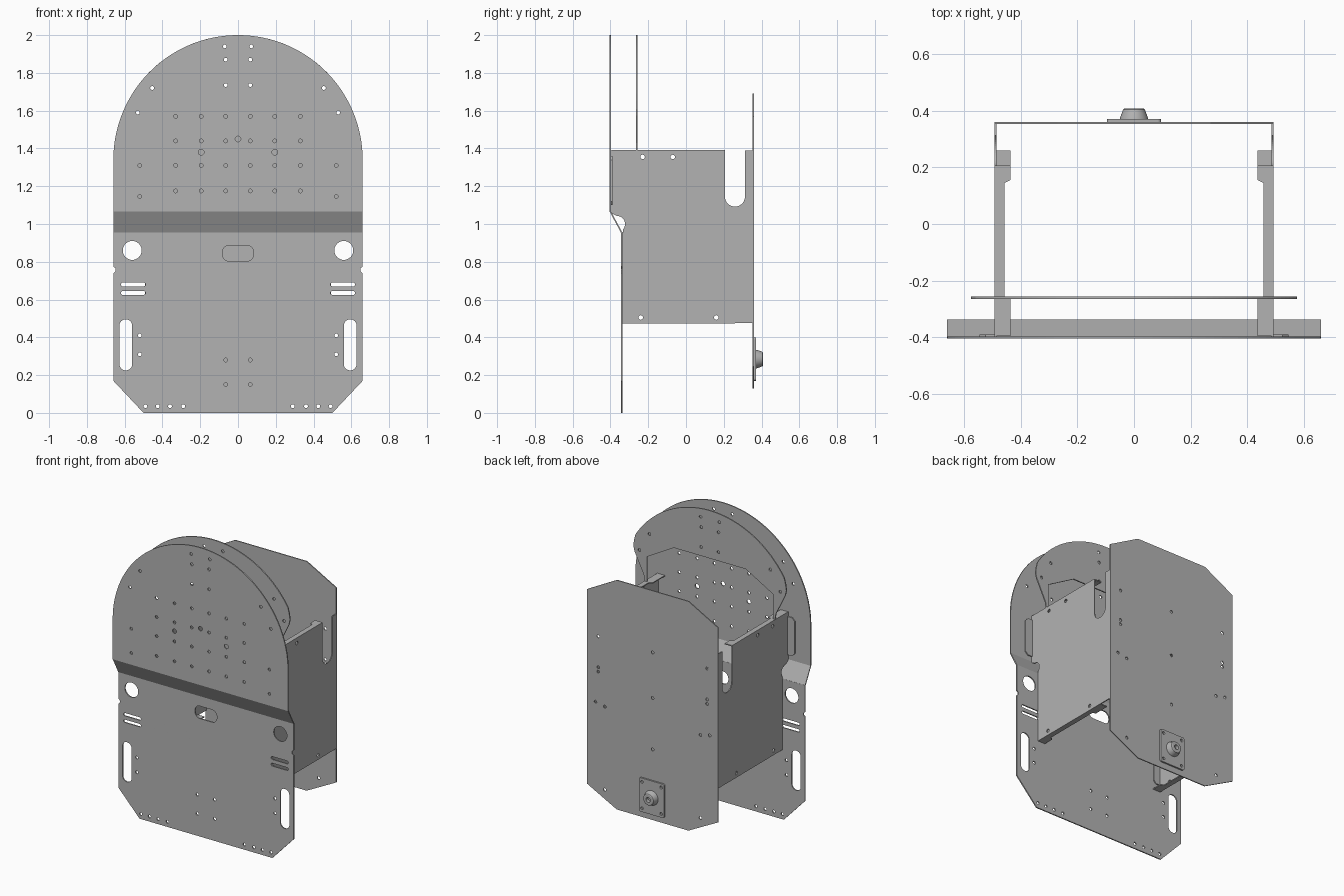
import bpy
from math import sin, cos, pi, radians
from mathutils import Matrix

cube = bpy.data.objects.get("Cube")
if cube:
    bpy.data.objects.remove(cube)

metal = bpy.data.materials.new("sheet_metal_grey")
metal.use_nodes = True
GREY = (0.45, 0.45, 0.45, 1)
metal.diffuse_color = GREY
metal.node_tree.nodes["Principled BSDF"].inputs["Base Color"].default_value = GREY

# Sheet planes: columns are sheet u, sheet v, sheet normal
FACING_Y = Matrix(((1, 0, 0), (0, 0, -1), (0, 1, 0))).to_4x4()
FACING_X = Matrix(((0, 0, 1), (1, 0, 0), (0, 1, 0))).to_4x4()
FACING_Z = Matrix.Identity(4)


def arc(cx, cy, r, start, end, n=12):
    return [(cx + r * cos(radians(start + (end - start) * i / n)),
             cy + r * sin(radians(start + (end - start) * i / n))) for i in range(n + 1)]


def hole(x, y, r=0.01):
    return arc(x, y, r, 0, 360, 16 if r < 0.03 else 40)[:-1]


def slot(x, y, w, h, r=None):
    """Rounded rectangle centred on x, y."""
    r = r or min(w, h) / 2 - 0.0005
    a, b = w / 2 - r, h / 2 - r
    return (arc(x + a, y + b, r, 0, 90, 8) + arc(x - a, y + b, r, 90, 180, 8)
            + arc(x - a, y - b, r, 180, 270, 8) + arc(x + a, y - b, r, 270, 360, 8))


def both(points):
    """Mirror hole centres across the middle."""
    return [hole(s * x, z) for x, z in points for s in (1, -1)]


def mirrored(half):
    """Close a right-half outline, listed bottom to top, with its mirror image."""
    return half + [(-x, z) for x, z in reversed(half)]


def sheet(name, plane, loc, thick, outline, holes=()):
    """Flat sheet with cut-outs, centred in thickness on loc."""
    curve = bpy.data.curves.new(name, 'CURVE')
    curve.dimensions = '2D'
    curve.fill_mode = 'BOTH'
    curve.extrude = thick / 2
    for loop in [outline, *holes]:
        spline = curve.splines.new('POLY')
        spline.points.add(len(loop) - 1)
        for p, (u, v) in zip(spline.points, loop):
            p.co = (u, v, 0, 1)
        spline.use_cyclic_u = True
    temp = bpy.data.objects.new(name + "_curve", curve)
    bpy.context.collection.objects.link(temp)
    bpy.context.view_layer.update()
    mesh = bpy.data.meshes.new_from_object(
        temp.evaluated_get(bpy.context.evaluated_depsgraph_get()))
    bpy.data.objects.remove(temp)
    for poly in mesh.polygons:
        poly.use_smooth = False
    mesh.transform(Matrix.Translation(loc) @ plane)
    mesh.materials.clear()
    mesh.materials.append(metal)
    mesh.name = name
    ob = bpy.data.objects.new(name, mesh)
    bpy.context.collection.objects.link(ob)
    return ob


# Front panel: lower sheet, joggle, upper sheet
W = 0.66
T = 0.008
lower = mirrored([(0.5, 0), (W, 0.17), (W, 0.74), (W - 0.012, 0.75),
                  (W - 0.012, 0.765), (W, 0.775), (W, 0.957)])
cuts = both([(0.52, 0.41), (0.52, 0.31), (0.065, 0.28), (0.065, 0.15)]
            + [(x, 0.035) for x in (0.29, 0.36, 0.425, 0.49)])
cuts.append(slot(0, 0.845, 0.165, 0.085, 0.038))
for s in (1, -1):
    cuts += [hole(s * 0.56, 0.86, 0.05), slot(s * 0.594, 0.36, 0.068, 0.27)]
    cuts += [slot(s * 0.555, z, 0.13, 0.02) for z in (0.68, 0.635)]
sheet("front_lower_panel", FACING_Y, (0, -0.341, 0), T, lower, cuts)

sheet("front_joggle", FACING_X, (0, 0, 0), 2 * W,
      [(-0.345, 0.955), (-0.337, 0.955), (-0.397, 1.067), (-0.405, 1.067)])

rim_holes = [(0.07, 1.94), (0.065, 1.87), (0.065, 1.735), (0.455, 1.72), (0.53, 1.59)]
grid = [(x, z) for z in (1.57, 1.44, 1.31, 1.175) for x in (0.065, 0.195, 0.33)]
cuts = both(rim_holes + grid + [(0.52, 1.31), (0.52, 1.145)])
cuts += [hole(x, z, 0.015) for x, z in ((0, 1.45), (0.195, 1.38), (-0.195, 1.38))]
sheet("front_upper_panel", FACING_Y, (0, -0.401, 0), T,
      [(-W, 1.065), (W, 1.065)] + arc(0, 1.34, W, 0, 180, 64), cuts)

# Inner arch sheet, cut out around the case outline
outer = [(0.49, 1.39), (0.497, 1.43), (0.568, 1.575), (0.576, 1.61), (0.57, 1.65)]
outer += arc(0, 1.34, W, 32, 90, 28)
inner = [(0.27, 1.675), (0.474, 1.56), (0.474, 1.39)]
arch = outer + [(-x, z) for x, z in reversed(outer[:-1])]
arch += [(-x, z) for x, z in reversed(inner)] + inner
sheet("inner_arch", FACING_Y, (0, -0.26, 0), T, arch, both(rim_holes))

# Back panel
X = 0.492
back = mirrored([(0.27, 0.13), (X, 0.245), (X, 1.57), (0.27, 1.69)])
cuts = both([(0.41, 1.27), (0.41, 1.06), (0.41, 1.03), (0.43, 0.82), (0.36, 0.805),
             (0.36, 0.24)])
cuts += [hole(0, z) for z in (1.27, 0.96, 0.61)]
sheet("back_panel", FACING_Y, (0, 0.356, 0), 0.007, back, cuts)

# Side panels with their folded flanges
side = [(-0.335, 0.475), (0.356, 0.475), (0.356, 1.39), (0.312, 1.39)]
side += arc(0.259, 1.145, 0.053, 0, -180, 20)
side += [(0.206, 1.39), (-0.4, 1.39), (-0.4, 1.06)]
side += arc(-0.366, 1.0, 0.043, 90, -40, 14) + [(-0.335, 0.955)]
side_cuts = [hole(y, z, 0.012) for y, z in
             ((-0.39, 1.355), (-0.23, 1.355), (-0.07, 1.355), (-0.24, 0.505), (0.16, 0.505))
             if y > -0.38]


def flange(front, end):
    """Inward flange, wide at both ends and narrow between."""
    return [(X, front), (0.436, front), (0.436, -0.265), (0.457, -0.255), (0.457, 0.145),
            (0.436, 0.155), (0.436, end), (X, end)]


for s, tag in ((1, "left"), (-1, "right")):
    def flip(points):
        return [(s * x, v) for x, v in points]
    sheet(tag + "_side_panel", FACING_X, (s * (X - 0.0035), 0, 0), 0.007, side, side_cuts)
    sheet(tag + "_top_flange", FACING_Z, (0, 0, 1.387), 0.007, flip(flange(-0.395, 0.206)))
    sheet(tag + "_bottom_flange", FACING_Z, (0, 0, 0.478), 0.007, flip(flange(-0.335, 0.26)))
    sheet(tag + "_upper_front_tab", FACING_Y, (0, -0.393, 0), 0.007,
          flip([(X - 0.007, 1.1), (0.525, 1.1), (0.545, 1.12), (0.545, 1.34),
                (0.525, 1.36), (X - 0.007, 1.36)]))
    sheet(tag + "_lower_front_tab", FACING_Y, (0, -0.333, 0), 0.007,
          flip([(X, 0.52), (0.455, 0.52), (0.438, 0.54), (0.438, 0.92),
                (0.455, 0.94), (X, 0.94)]))

# Rear connector: base plate and tapered, hollow boss
CZ = 0.285
sheet("connector_plate", FACING_Y, (0, 0.365, 0), 0.011, slot(0, CZ, 0.19, 0.23, 0.012),
      both([(x, CZ + dz) for x in (0.072,) for dz in (0.09, -0.09)]))

profile = [(0.05, 0.368), (0.048, 0.378), (0.038, 0.405), (0.033, 0.408),
           (0.016, 0.408), (0.016, 0.385), (0.0005, 0.385)]
N = 32
verts = [(r * cos(2 * pi * i / N), y, CZ + r * sin(2 * pi * i / N))
         for r, y in profile for i in range(N)]
faces = [(k * N + i, (k + 1) * N + i, (k + 1) * N + (i + 1) % N, k * N + (i + 1) % N)
         for k in range(len(profile) - 1) for i in range(N)]
mesh = bpy.data.meshes.new("connector_boss")
mesh.from_pydata(verts, [], faces)
mesh.materials.append(metal)
boss = bpy.data.objects.new("connector_boss", mesh)
bpy.context.collection.objects.link(boss)
bpy.context.view_layer.objects.active = boss
boss.select_set(True)
bpy.ops.object.mode_set(mode='EDIT')
bpy.ops.mesh.select_all(action='SELECT')
bpy.ops.mesh.normals_make_consistent(inside=False)
bpy.ops.object.mode_set(mode='OBJECT')
bpy.ops.object.shade_smooth_by_angle(angle=radians(30))
